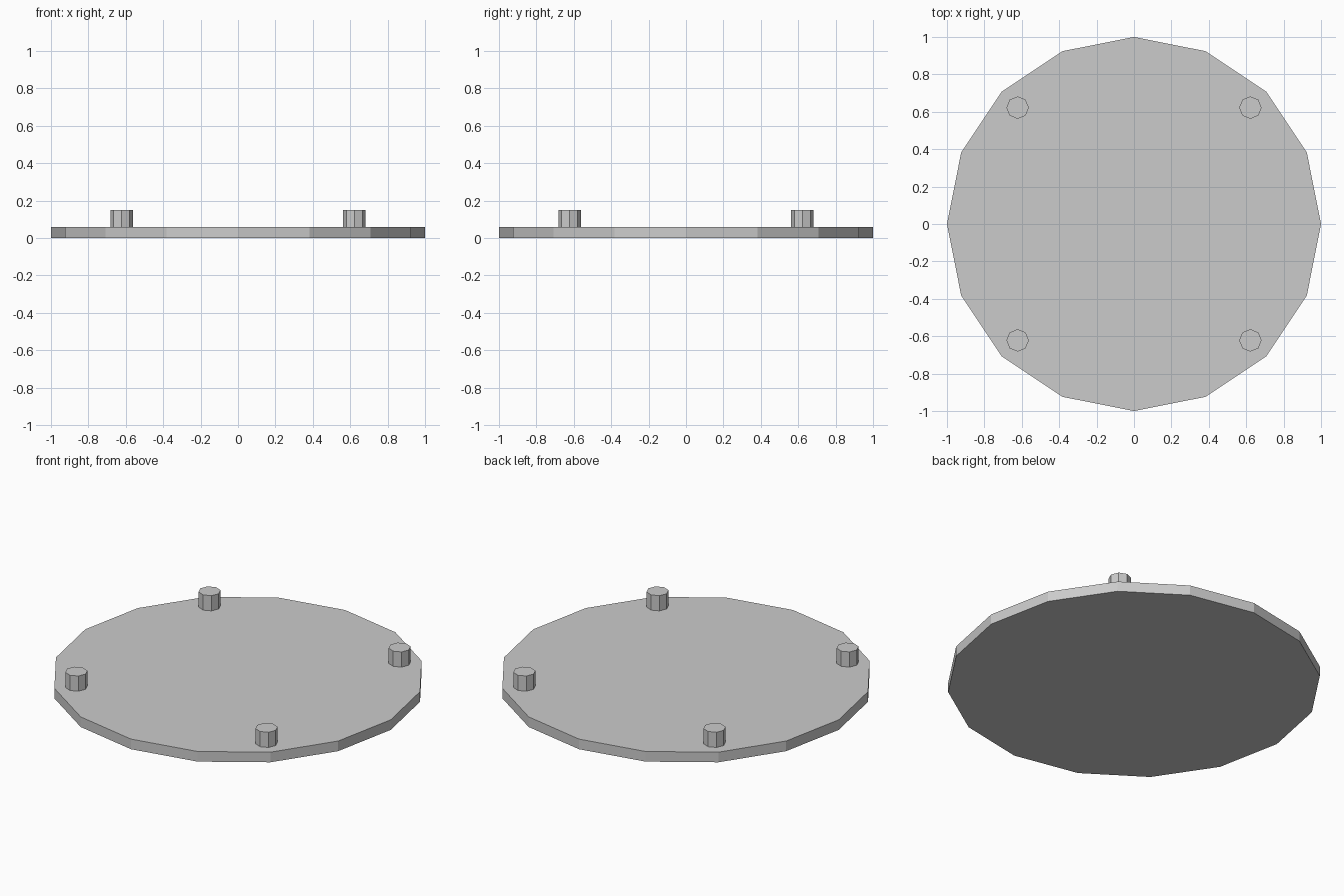
import bpy
import math

if "Cube" in bpy.data.objects:
    bpy.data.objects.remove(bpy.data.objects["Cube"])


def cylinder(name, sides, radius, z0, z1, x=0.0, y=0.0):
    bpy.ops.mesh.primitive_cylinder_add(
        vertices=sides, radius=radius, depth=z1 - z0,
        location=(x, y, (z0 + z1) / 2))
    obj = bpy.context.object
    obj.name = name
    return obj


# Flat sixteen-sided plate
PLATE_TOP = 0.06
cylinder("plate", 16, 1.0, 0.0, PLATE_TOP)

# Four octagonal pegs on the diagonals, seated slightly into the plate
PEG_RING = 0.88
for i, corner in enumerate(("back_right", "back_left", "front_left", "front_right")):
    a = math.radians(45 + 90 * i)
    cylinder("peg_" + corner, 8, 0.06, PLATE_TOP - 0.005, 0.15,
             PEG_RING * math.cos(a), PEG_RING * math.sin(a))
